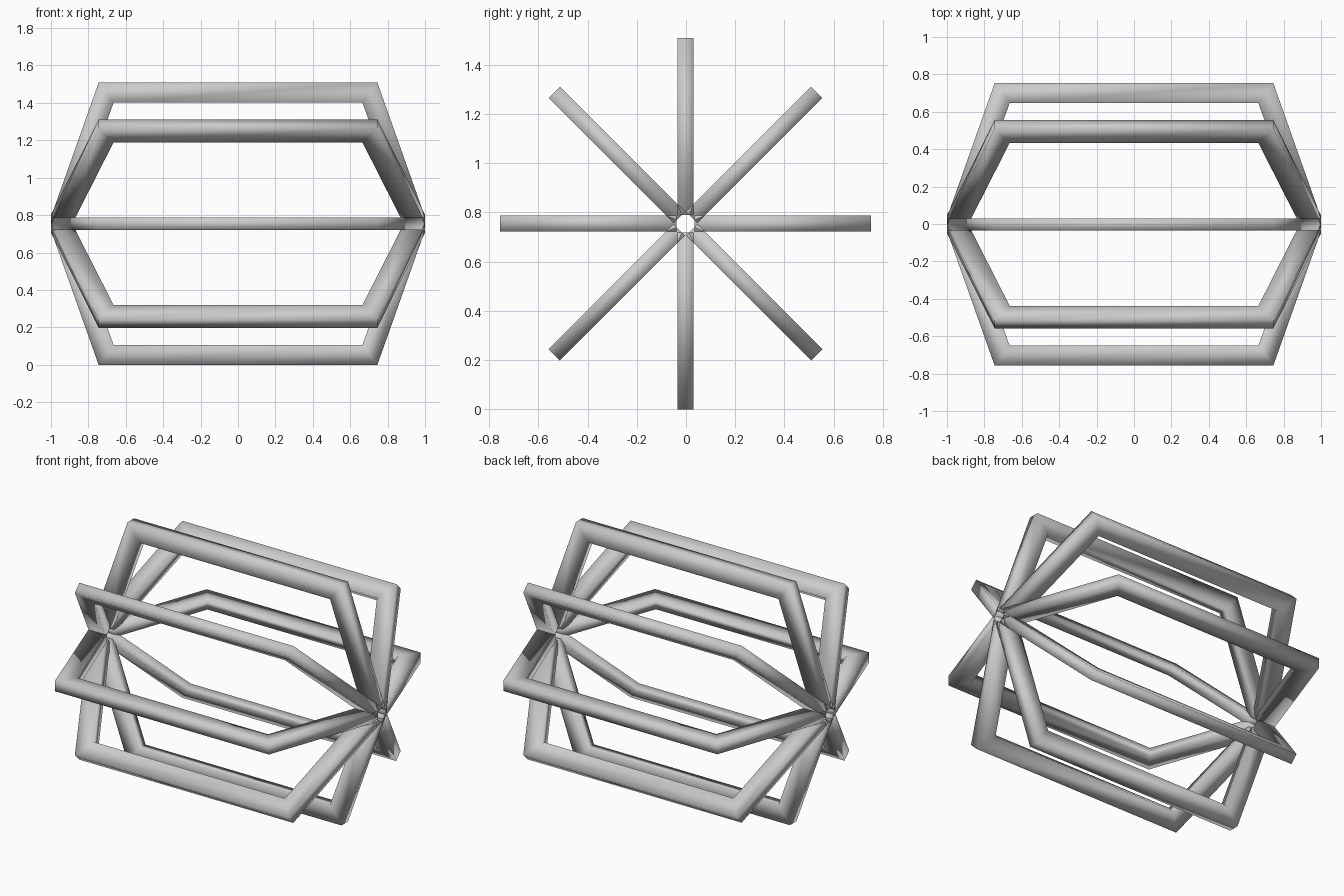
import bpy, bmesh, math
from mathutils import Matrix, Vector

if "Cube" in bpy.data.objects:
    bpy.data.objects.remove(bpy.data.objects["Cube"])

R_OUT, R_IN, R_HUB = 0.755, 0.648, 0.036   # distances from the long axis
W = 0.065                                   # bar width
CENTRE = Vector((0, -0.002, 0.754))

# outline of one rib as (x, radius): outer and inner edges
outer = [(-1.0, R_HUB), (-0.745, R_OUT), (0.745, R_OUT), (1.0, R_HUB)]
inner = [(-0.885, R_HUB), (-0.665, R_IN), (0.665, R_IN), (0.885, R_HUB)]


def make_rib(name, angle):
    """Rectangular-section bent bar, turned about the long axis."""
    bm = bmesh.new()
    rings = []
    for (xo, ro), (xi, ri) in zip(outer, inner):
        rings.append([bm.verts.new(p) for p in (
            (xo, -W / 2, ro), (xo, W / 2, ro),
            (xi, W / 2, ri), (xi, -W / 2, ri))])
    for a, b in zip(rings, rings[1:]):
        for k in range(4):
            n = (k + 1) % 4
            bm.faces.new((a[k], a[n], b[n], b[k]))
    bm.faces.new(rings[0])
    bm.faces.new(rings[-1])
    bmesh.ops.recalc_face_normals(bm, faces=bm.faces)
    for f in bm.faces:
        f.smooth = True
    bm.transform(Matrix.Translation(CENTRE) @ Matrix.Rotation(angle, 4, 'X'))
    me = bpy.data.meshes.new(name)
    bm.to_mesh(me)
    bm.free()
    ob = bpy.data.objects.new(name, me)
    bpy.context.collection.objects.link(ob)
    return ob


# eight ribs spaced evenly around the axis
for i in range(8):
    make_rib(f"cage_rib_{i + 1}", i * math.pi / 4)
